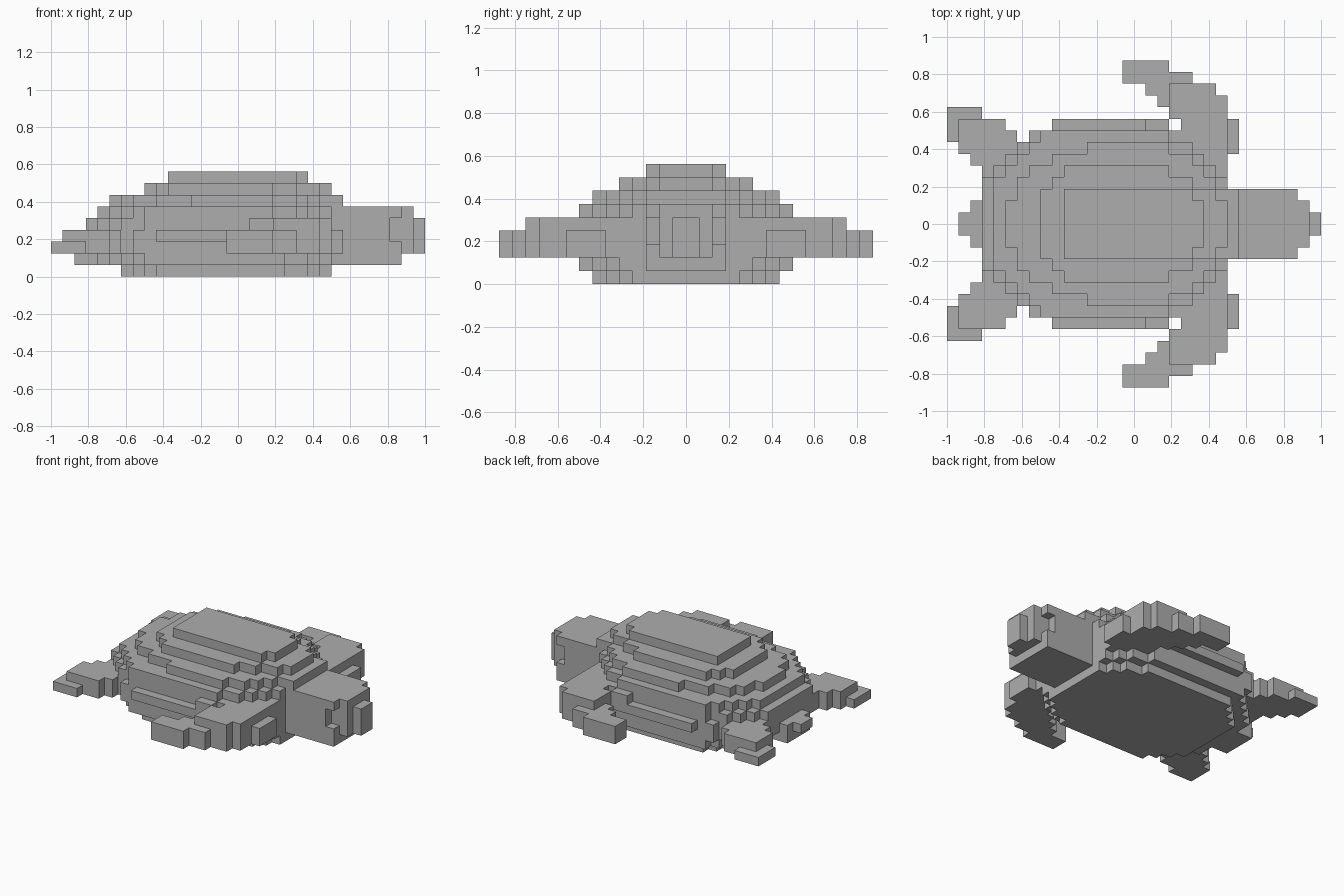
import bpy, bmesh, math

if "Cube" in bpy.data.objects:
    bpy.data.objects.remove(bpy.data.objects["Cube"])

U = 1 / 16  # one block
grey = bpy.data.materials.new("plain grey")
grey.diffuse_color = (0.42, 0.42, 0.42, 1)
grey.use_nodes = True
grey.node_tree.nodes["Principled BSDF"].inputs["Base Color"].default_value = grey.diffuse_color


def block(x0, x1, y0, y1, z0, z1):
    return {(x, y, z) for x in range(x0, x1) for y in range(y0, y1) for z in range(z0, z1)}


def slab(z0, z1, start, *runs):
    """Symmetric layer: each run is (end x, half width)."""
    cells = set()
    for end, w in runs:
        cells |= block(start, end, -w, w, z0, z1)
        start = end
    return cells


def mirrored(cells):
    return cells | {(x, -1 - y, z) for x, y, z in cells}


parts = {}

# belly: two stepped plates under the shell
parts["belly"] = (
    slab(0, 1, -10, (-9, 4), (-8, 5), (-7, 6), (4, 7), (6, 6), (7, 5), (8, 4))
    | slab(1, 2, -12, (-11, 4), (-10, 5), (-9, 6), (-8, 7), (4, 8), (6, 7), (7, 6), (8, 5)))

# shell: rim, then shrinking layers
parts["shell"] = (
    slab(2, 3, -13, (-12, 4), (-11, 5), (-10, 6), (-9, 7), (4, 8), (6, 7), (8, 6))
    | slab(3, 4, -13, (-12, 4), (-11, 5), (-10, 6), (-9, 7), (-7, 8), (3, 9), (4, 8), (6, 7), (8, 6))
    | slab(4, 5, -13, (-12, 4), (-11, 5), (-10, 6), (-8, 7), (4, 8), (6, 7), (8, 6))
    | slab(5, 6, -12, (-11, 4), (-10, 5), (-9, 6), (-8, 7), (3, 8), (5, 7), (6, 6), (7, 5), (8, 4))
    | slab(6, 7, -11, (-10, 2), (-9, 4), (-7, 5), (-4, 6), (3, 7), (5, 6), (6, 5), (7, 4), (9, 3))
    | slab(7, 8, -8, (-7, 3), (-6, 4), (3, 5), (5, 4), (7, 3), (8, 2))
    | slab(8, 9, -6, (5, 3), (6, 2))
    | mirrored(block(1, 3, 8, 9, 4, 5)))

# head with recessed eyes and a beak
parts["head"] = (
    slab(1, 6, 8, (14, 3)) | slab(2, 6, 14, (15, 2)) | slab(2, 5, 15, (16, 1))
) - mirrored(block(13, 14, 2, 3, 3, 5))

# curved front flippers
parts["front_flippers"] = mirrored(
    block(-1, 3, 12, 14, 2, 4) | block(1, 3, 11, 12, 2, 4) | block(2, 3, 10, 11, 2, 4)
    | block(3, 5, 12, 13, 2, 4) | block(3, 7, 9, 12, 2, 5) | block(4, 7, 6, 9, 2, 5)
    | block(7, 8, 3, 11, 2, 5) | block(8, 9, 6, 9, 2, 4))

# back flippers
parts["back_flippers"] = mirrored(
    block(-16, -13, 7, 10, 2, 3) | block(-15, -13, 6, 9, 2, 4) | block(-14, -13, 5, 6, 2, 4)
    | block(-13, -11, 4, 9, 2, 4) | block(-11, -10, 6, 8, 2, 4))

# tail
parts["tail"] = slab(1, 3, -14, (-12, 2)) | slab(2, 3, -15, (-14, 1))

filled = set().union(*parts.values())
SIDES = [  # direction and face corners
    ((1, 0, 0), ((1, 0, 0), (1, 1, 0), (1, 1, 1), (1, 0, 1))),
    ((-1, 0, 0), ((0, 0, 0), (0, 0, 1), (0, 1, 1), (0, 1, 0))),
    ((0, 1, 0), ((0, 1, 0), (0, 1, 1), (1, 1, 1), (1, 1, 0))),
    ((0, -1, 0), ((0, 0, 0), (1, 0, 0), (1, 0, 1), (0, 0, 1))),
    ((0, 0, 1), ((0, 0, 1), (1, 0, 1), (1, 1, 1), (0, 1, 1))),
    ((0, 0, -1), ((0, 0, 0), (0, 1, 0), (1, 1, 0), (1, 0, 0))),
]


def build(name, cells):
    """Skin the outer sides of the blocks and merge flat areas."""
    bm = bmesh.new()
    for c in sorted(cells):
        for d, corners in SIDES:
            if tuple(a + b for a, b in zip(c, d)) not in filled:
                bm.faces.new([bm.verts.new([(a + b) * U for a, b in zip(c, k)]) for k in corners])
    bmesh.ops.remove_doubles(bm, verts=bm.verts[:], dist=1e-4)
    bmesh.ops.dissolve_limit(bm, angle_limit=math.radians(1), verts=bm.verts[:], edges=bm.edges[:])
    mesh = bpy.data.meshes.new(name)
    bm.to_mesh(mesh)
    bm.free()
    mesh.materials.append(grey)
    bpy.context.collection.objects.link(bpy.data.objects.new(name, mesh))


taken = set()
for name, cells in parts.items():
    build(name, cells - taken)
    taken |= cells
